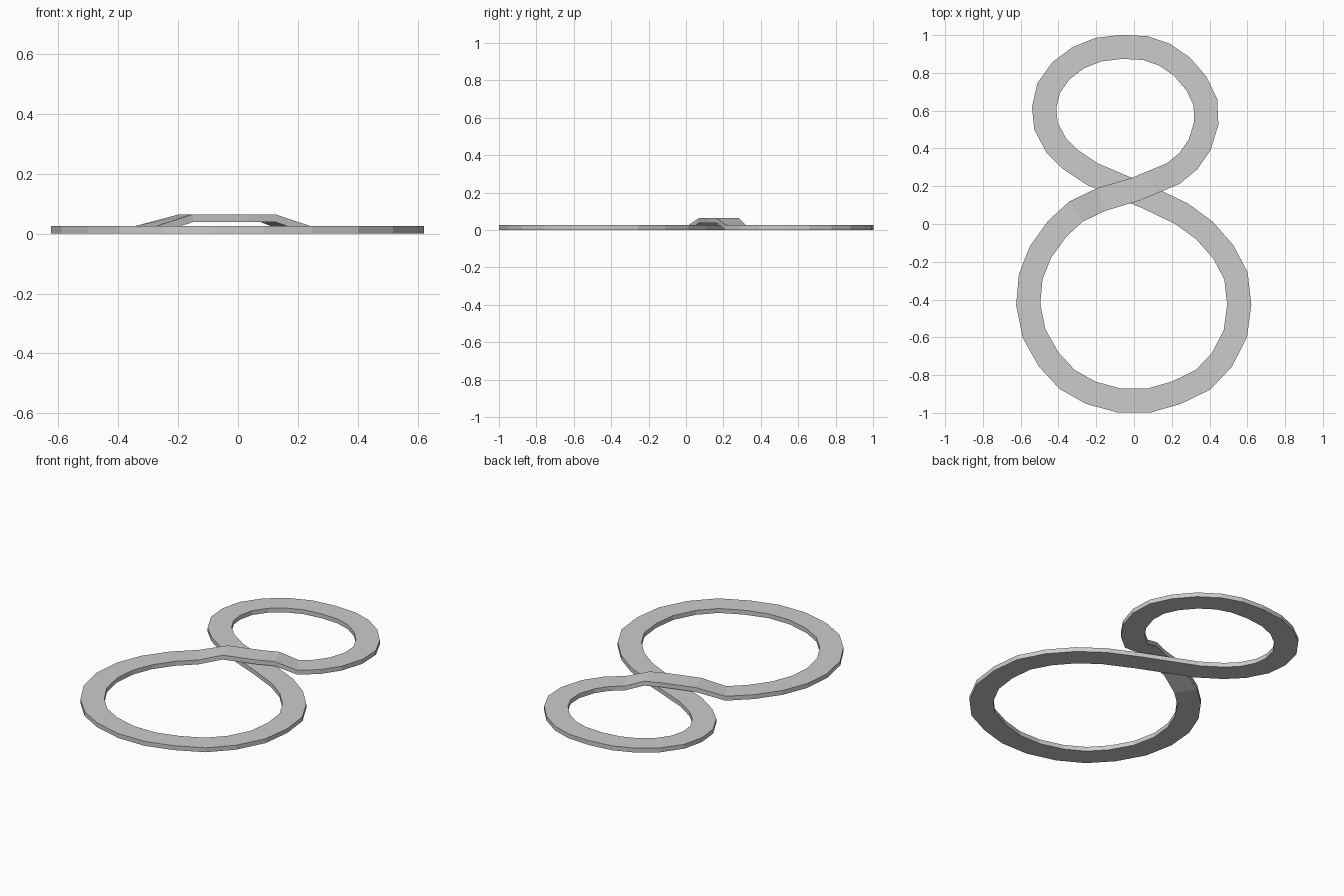
import bpy, bmesh
from mathutils import Vector

if "Cube" in bpy.data.objects:
    bpy.data.objects.remove(bpy.data.objects["Cube"])

HALF_W, THICK, LIFT = 0.0635, 0.026, 0.039

# Centre line in four stretches: lower right, upper loop, bridge, lower left
lower_right = [(.078, -.935), (.225, -.893), (.365, -.825), (.465, -.72), (.537, -.58),
               (.557, -.426), (.54, -.275), (.473, -.148), (.373, -.034), (.254, .053),
               (.08, .137)]
upper_loop = [(-.22, .264), (-.34, .344), (-.413, .418), (-.466, .519), (-.476, .616),
              (-.452, .72), (-.386, .812), (-.294, .881), (-.188, .923), (-.063, .938),
              (.061, .931), (.161, .897), (.254, .833), (.331, .743), (.378, .645),
              (.383, .534), (.347, .418), (.288, .333), (.208, .267)]
bridge = [(.1, .222), (.008, .184), (-.173, .13)]
lower_left = [(-.307, .066), (-.407, -.026), (-.495, -.148), (-.547, -.28), (-.56, -.426),
              (-.529, -.58), (-.452, -.717), (-.354, -.823), (-.23, -.893), (-.077, -.935)]

path = [Vector((x, y, 0)) for x, y in lower_right + upper_loop]
path += [Vector((x, y, LIFT)) for x, y in bridge]
path += [Vector((x, y, 0)) for x, y in lower_left]
n = len(path)

# Sweep a rectangular section with mitred corners round the closed path
bm = bmesh.new()
rings = []
for i, p in enumerate(path):
    a = (p - path[i - 1]).xy.normalized()
    b = (path[(i + 1) % n] - p).xy.normalized()
    t = (a + b).normalized()
    side = Vector((-t.y, t.x, 0)) * (HALF_W / max(t.dot(a), 0.5))
    up = Vector((0, 0, THICK))
    rings.append([bm.verts.new(v) for v in (p - side, p + side, p + side + up, p - side + up)])
for i in range(n):
    r, s = rings[i], rings[(i + 1) % n]
    for k in range(4):
        m = (k + 1) % 4
        bm.faces.new((r[k], r[m], s[m], s[k]))
bmesh.ops.recalc_face_normals(bm, faces=bm.faces)

mesh = bpy.data.meshes.new("figure_eight_track")
bm.to_mesh(mesh)
bm.free()
bpy.context.collection.objects.link(bpy.data.objects.new("figure_eight_track", mesh))
